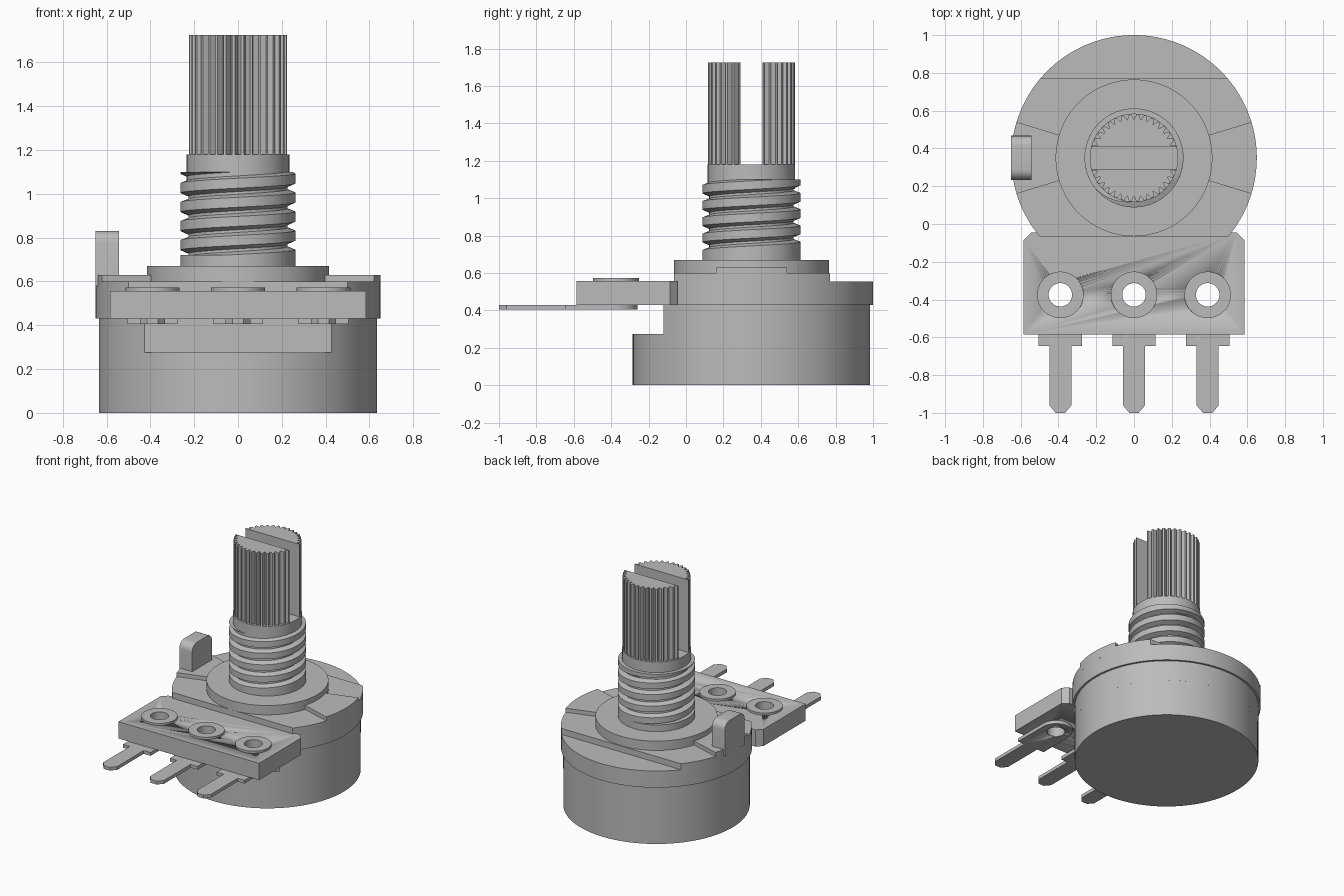
import bpy, bmesh
from math import sin, cos, asin, pi, radians, tau
from mathutils import Vector

cube = bpy.data.objects.get("Cube")
if cube:
    bpy.data.objects.remove(cube, do_unlink=True)

AXIS_Y = 0.35            # the shaft axis
PINS = (-0.39, 0, 0.39)  # terminal positions
PIN_Y = -0.375

grey = bpy.data.materials.new("plain_grey")
grey.use_nodes = True
grey.diffuse_color = (0.5, 0.5, 0.5, 1)
grey.node_tree.nodes["Principled BSDF"].inputs["Base Color"].default_value = (0.5, 0.5, 0.5, 1)


def finish(name, bm, offset=(0, AXIS_Y, 0)):
    """Turn a bmesh into a shaded object."""
    bmesh.ops.remove_doubles(bm, verts=bm.verts, dist=1e-5)
    bmesh.ops.recalc_face_normals(bm, faces=bm.faces)
    bmesh.ops.translate(bm, verts=bm.verts, vec=offset)
    mesh = bpy.data.meshes.new(name)
    bm.to_mesh(mesh)
    bm.free()
    obj = bpy.data.objects.new(name, mesh)
    bpy.context.collection.objects.link(obj)
    mesh.materials.append(grey)
    bpy.ops.object.select_all(action='DESELECT')
    obj.select_set(True)
    bpy.context.view_layer.objects.active = obj
    bpy.ops.object.shade_smooth_by_angle(angle=radians(25))
    return obj


def add_prism(bm, points, z0, z1):
    """Extrude a flat outline from z0 to z1."""
    verts = [bm.verts.new((x, y, z0)) for x, y in points]
    bmesh.ops.remove_doubles(bm, verts=verts, dist=1e-5)
    face = bm.faces.new([v for v in verts if v.is_valid])
    top = bmesh.ops.extrude_face_region(bm, geom=[face], use_keep_orig=True)["geom"]
    bmesh.ops.translate(bm, vec=(0, 0, z1 - z0),
                        verts=[g for g in top if isinstance(g, bmesh.types.BMVert)])


def prism(name, points, z0, z1, offset=(0, AXIS_Y, 0)):
    bm = bmesh.new()
    add_prism(bm, points, z0, z1)
    return finish(name, bm, offset)


def arc(r, a0, a1, n=48):
    return [(r * cos(a0 + (a1 - a0) * i / n), r * sin(a0 + (a1 - a0) * i / n))
            for i in range(n + 1)]


def clipped_disc(r, y0, y1):
    """Disc outline cut off straight below y0 and above y1."""
    right = arc(r, asin(max(y0 / r, -1)), asin(min(y1 / r, 1)))
    return right + [(-x, y) for x, y in reversed(right)]


def disc(r):
    return clipped_disc(r, -r, r)


def lathe(name, profile, offset, steps=48):
    """Spin a closed (radius, z) outline round the z axis."""
    bm = bmesh.new()
    verts = [bm.verts.new((r, 0, z)) for r, z in profile]
    edges = [bm.edges.new((verts[i - 1], verts[i])) for i in range(len(verts))]
    bmesh.ops.spin(bm, geom=verts + edges, axis=(0, 0, 1), cent=(0, 0, 0),
                   angle=tau, steps=steps)
    return finish(name, bm, offset)


# Can: full round below, cut flat at the front above
prism("can_lower", disc(0.635), 0, 0.275)
prism("can_upper", clipped_disc(0.635, -0.47, 0.635), 0.275, 0.43)

# Stepped cover with two raised side wedges
prism("cover_base", clipped_disc(0.65, -0.415, 0.65), 0.43, 0.555)
prism("cover_step", clipped_disc(0.65, -0.415, 0.42), 0.555, 0.6)
half = radians(17)
for name, mid in (("left_wedge", 0), ("right_wedge", pi)):
    outline = arc(0.65, mid - half, mid + half, 16) + arc(0.40, mid + half, mid - half, 16)
    prism(name, outline, 0.6, 0.63)

# Locating tab with rounded top corners
bm = bmesh.new()
bmesh.ops.create_cube(bm, size=1)
bmesh.ops.scale(bm, vec=(0.107, 0.235, 0.25), verts=bm.verts)
corners = [e for e in bm.edges if all(v.co.z > 0 for v in e.verts)
           and abs(e.verts[0].co.y - e.verts[1].co.y) < 0.01]
bmesh.ops.bevel(bm, geom=corners, offset=0.055, segments=6, profile=0.5, affect='EDGES')
finish("locating_tab", bm, (-0.597, AXIS_Y, 0.705))

# Mounting flange and plain neck of the bushing
prism("flange", disc(0.415), 0.6, 0.67)
prism("bushing_neck", disc(0.262), 0.67, 0.72)

# Bushing thread: helical rows trimmed flat at both ends
pitch, cols = 0.087, 72
rows = [(k + phase, r) for k in range(-7, 3)
        for phase, r in ((0, 0.262), (0.52, 0.262), (0.68, 0.226), (0.82, 0.226))]
bm = bmesh.new()
grid = []
for turn, r in rows:
    ring = []
    for i in range(cols + 1):
        a = tau * i / cols
        z = 1.07 + pitch * (turn - 0.26 + i / cols)
        ring.append(bm.verts.new((r * cos(a), r * sin(a), z)))
    grid.append(ring)
for low, high in zip(grid, grid[1:]):
    for i in range(cols):
        bm.faces.new((low[i], low[i + 1], high[i + 1], high[i]))
bmesh.ops.remove_doubles(bm, verts=bm.verts, dist=1e-5)
for z, up in ((1.1, 1), (0.71, -1)):
    cut = bmesh.ops.bisect_plane(bm, geom=bm.verts[:] + bm.edges[:] + bm.faces[:],
                                 plane_co=(0, 0, z), plane_no=(0, 0, up),
                                 clear_outer=True)["geom_cut"]
    bmesh.ops.contextual_create(bm, geom=[g for g in cut if isinstance(g, bmesh.types.BMEdge)])
finish("bushing_thread", bm)

# Shaft collar and the two splined halves of the slotted shaft
prism("shaft_collar", disc(0.234), 1.05, 1.18)
teeth, slot = 36, 0.058
spline = []
start, end = asin(slot / 0.232), pi - asin(slot / 0.232)
spline.append((0.232 * cos(start), slot))
for t in range(teeth):
    for shift, r in ((0.0, 0.203), (0.35, 0.232), (0.65, 0.232)):
        a = tau * (t + shift) / teeth
        if start + 0.02 < a < end - 0.02:
            spline.append((r * cos(a), r * sin(a)))
spline.append((0.232 * cos(end), slot))
prism("shaft_back_half", spline, 1.18, 1.725)
prism("shaft_front_half", [(x, -y) for x, y in spline], 1.18, 1.725)

# Terminal board with chamfered rear corners
side = [(0.585, -0.585), (0.585, -0.085), (0.545, -0.045)]
board = prism("terminal_board", side + [(-x, y) for x, y in reversed(side)], 0.43, 0.556, (0, 0, 0))

# Terminals: round end under the board, shoulder, narrow leg with chamfered tip
leg = [(0.115, -0.645 - PIN_Y), (0.058, -0.645 - PIN_Y),
       (0.058, -0.96 - PIN_Y), (0.025, -1 - PIN_Y)]
outline = arc(0.115, 0, pi, 24) + [(-x, y) for x, y in leg] + leg[::-1]
holed = [board]
for name, x in zip(("right", "middle", "left"), PINS):
    holed.append(prism(name + "_terminal", outline, 0.405, 0.43, (x, PIN_Y, 0)))
    # Eyelet: rim on the board and a sleeve through it
    lathe(name + "_eyelet", ((0.062, 0.405), (0.066, 0.405), (0.066, 0.554),
                             (0.123, 0.554), (0.123, 0.572), (0.062, 0.572)), (x, PIN_Y, 0))

# Drill the eyelet holes
bm = bmesh.new()
for x in PINS:
    add_prism(bm, [(x + px, PIN_Y + py) for px, py in disc(0.064)], 0.3, 0.7)
drill = finish("hole_cutter", bm, (0, 0, 0))
drill.hide_render = True
for obj in holed:
    mod = obj.modifiers.new("holes", 'BOOLEAN')
    mod.operation, mod.solver, mod.object = 'DIFFERENCE', 'EXACT', drill
    bpy.context.view_layer.objects.active = obj
    bpy.ops.object.modifier_apply(modifier=mod.name)
bpy.data.objects.remove(drill, do_unlink=True)
